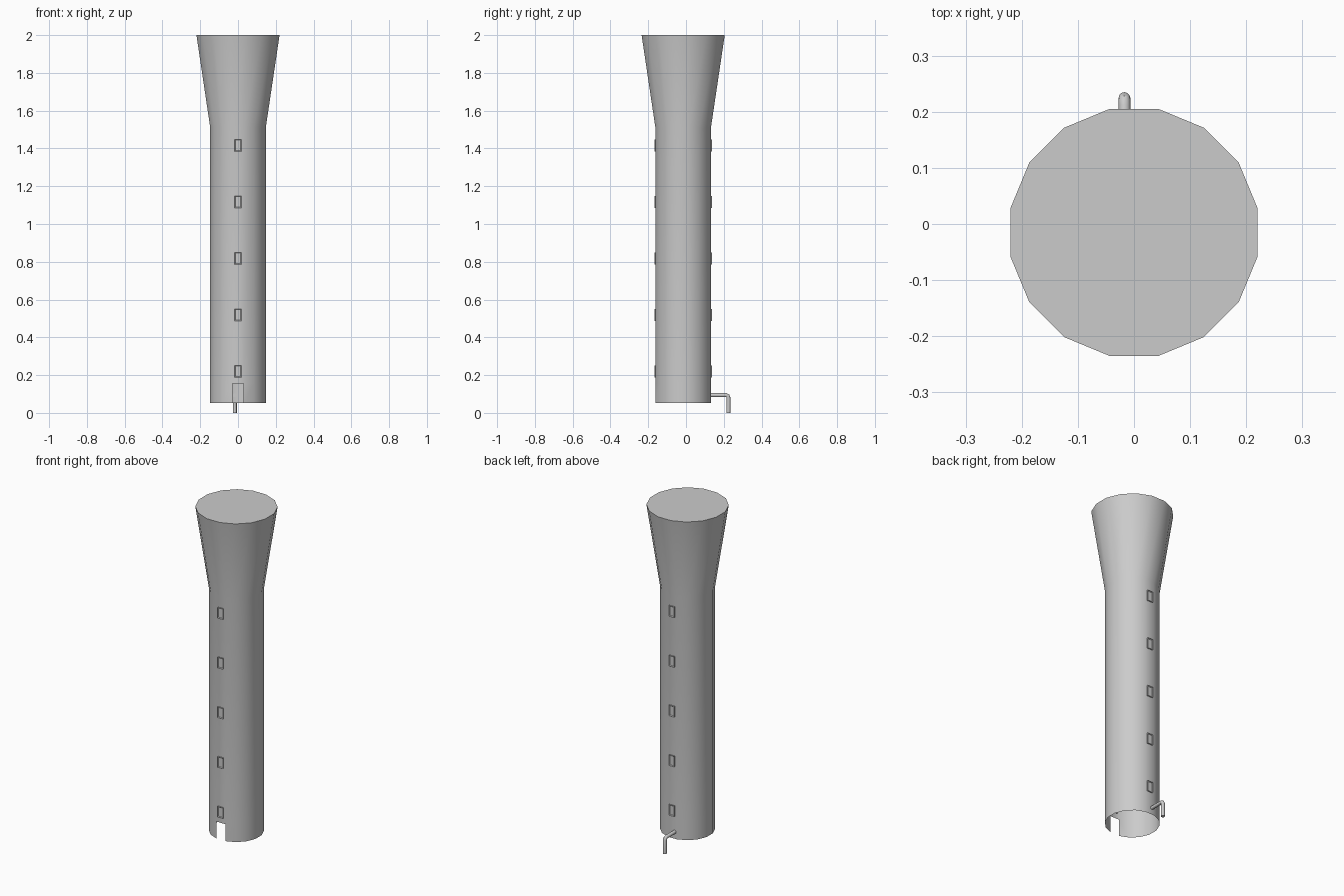
import bpy
import bmesh
import math
from mathutils import Matrix, Vector

cube = bpy.data.objects.get("Cube")
if cube:
    bpy.data.objects.remove(cube, do_unlink=True)

SIDES = 16
CENTRE_Y = -0.015
APOTHEM = 0.147          # distance from axis to a shaft facet

grey = bpy.data.materials.new("plain_grey")
grey.use_nodes = True
COLOUR = (0.6, 0.6, 0.6, 1)
grey.diffuse_color = COLOUR
grey.node_tree.nodes["Principled BSDF"].inputs["Base Color"].default_value = COLOUR


def finish(name, bm, smooth=True):
    mesh = bpy.data.meshes.new(name)
    bm.to_mesh(mesh)
    bm.free()
    mesh.materials.append(grey)
    obj = bpy.data.objects.new(name, mesh)
    bpy.context.collection.objects.link(obj)
    if smooth:
        bpy.ops.object.select_all(action='DESELECT')
        obj.select_set(True)
        bpy.context.view_layer.objects.active = obj
        bpy.ops.object.shade_smooth_by_angle(angle=math.radians(35))
    return obj


def ring(bm, apothem, z):
    radius = apothem / math.cos(math.pi / SIDES)
    verts = []
    for i in range(SIDES):
        a = -math.pi / 2 + (i - 0.5) * 2 * math.pi / SIDES
        verts.append(bm.verts.new((radius * math.cos(a), CENTRE_Y + radius * math.sin(a), z)))
    return verts


# Tower shell: open below, flared and capped above, doorway left out of the front facet
bm = bmesh.new()
profile = [(APOTHEM, 0.053), (APOTHEM, 0.155), (APOTHEM, 1.51), (0.22, 2.0)]
rings = [ring(bm, r, z) for r, z in profile]
for level, (low, high) in enumerate(zip(rings, rings[1:])):
    for i in range(SIDES):
        if level == 0 and i == 0:
            continue
        j = (i + 1) % SIDES
        bm.faces.new((low[i], low[j], high[j], high[i]))
bm.faces.new(rings[-1])
finish("tower_shell", bm)


# Window frames: shallow boxes with a recessed pane, front and back
def window(name, side, z):
    bm = bmesh.new()
    y = CENTRE_Y + side * (APOTHEM + 0.001)
    size = Matrix.Diagonal((0.036, 0.01, 0.064, 1))
    bmesh.ops.create_cube(bm, size=1, matrix=Matrix.Translation((0, y, z)) @ size)
    bm.normal_update()
    face = next(f for f in bm.faces if f.normal.y * side > 0.9)
    bmesh.ops.inset_region(bm, faces=[face], thickness=0.006)
    bmesh.ops.translate(bm, verts=face.verts, vec=(0, -side * 0.004, 0))
    finish(name, bm, smooth=False)


for n in range(5):
    height = 0.22 + 0.299 * n
    window(f"front_window_{n + 1}", -1, height)
    window(f"back_window_{n + 1}", 1, height)

# Drain pipe: short run out of the back wall, bent elbow, then down to the ground
path = [(0.125, 0.094), (0.212, 0.094), (0.221, 0.09), (0.2245, 0.081), (0.2245, 0)]
bm = bmesh.new()
loops = []
points = [Vector((-0.017, y, z)) for y, z in path]
for k, p in enumerate(points):
    before = points[max(k - 1, 0)]
    after = points[min(k + 1, len(points) - 1)]
    tangent = (after - before).normalized()
    across = Vector((1, 0, 0))
    up = across.cross(tangent)
    loops.append([bm.verts.new(p + 0.0105 * (across * math.cos(t) + up * math.sin(t)))
                  for t in (2 * math.pi * i / 12 for i in range(12))])
for a, b in zip(loops, loops[1:]):
    for i in range(12):
        j = (i + 1) % 12
        bm.faces.new((a[i], a[j], b[j], b[i]))
bm.faces.new(loops[0][::-1])
bm.faces.new(loops[-1])
bmesh.ops.recalc_face_normals(bm, faces=bm.faces)
finish("drain_pipe", bm)
